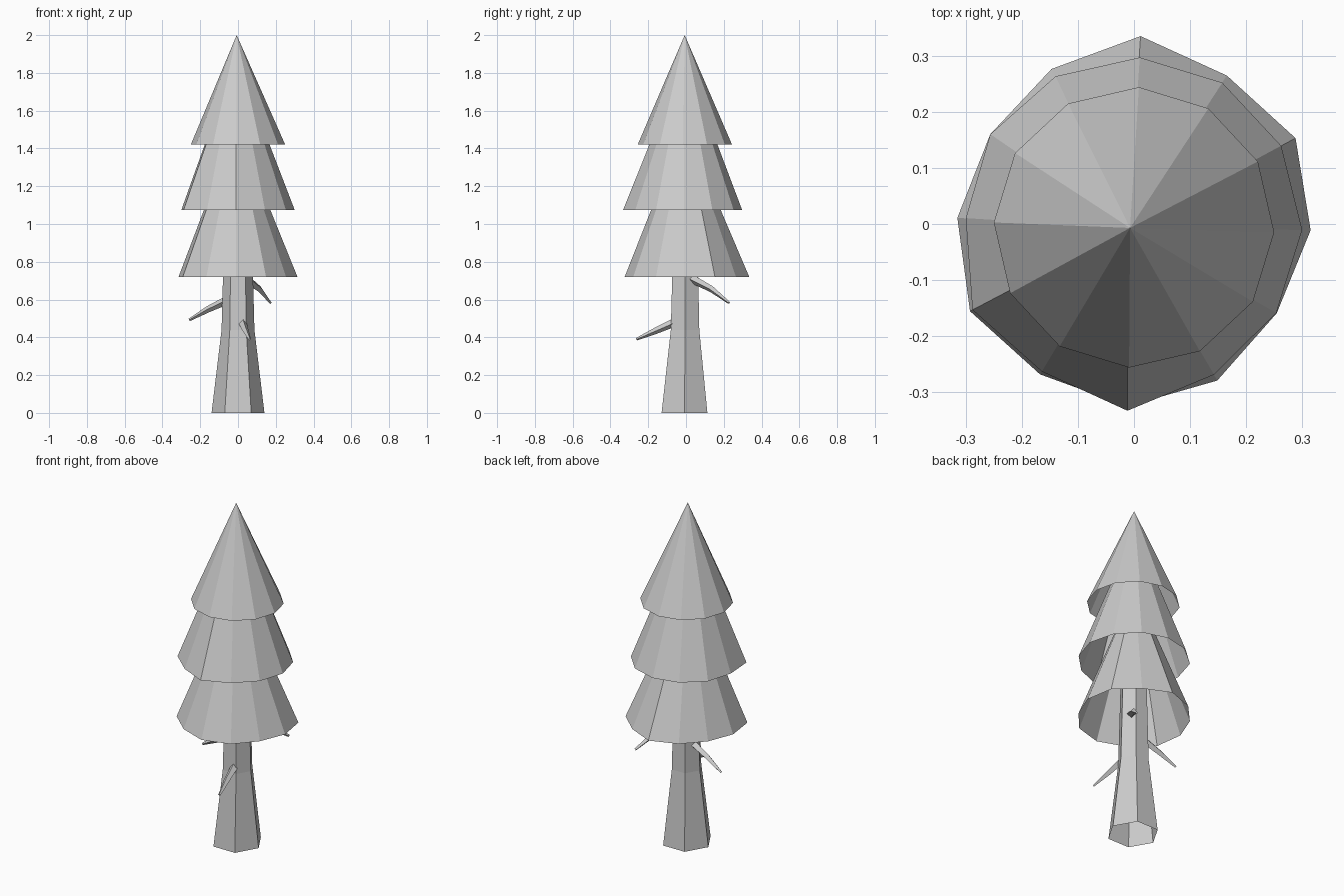
import bpy, bmesh
from math import cos, sin, radians
from mathutils import Vector

cube = bpy.data.objects.get("Cube")
if cube:
    bpy.data.objects.remove(cube, do_unlink=True)

GREY = (0.6, 0.6, 0.6, 1)
mat = bpy.data.materials.new("plain grey")
mat.use_nodes = True
mat.diffuse_color = GREY
mat.node_tree.nodes["Principled BSDF"].inputs["Base Color"].default_value = GREY


def loft(name, rings, tip=None, cap_end=False):
    """Skin a list of point rings, optionally closing to a tip or a cap."""
    bm = bmesh.new()
    loops = [[bm.verts.new(p) for p in ring] for ring in rings]
    n = len(loops[0])
    for a, b in zip(loops, loops[1:]):
        for i in range(n):
            j = (i + 1) % n
            bm.faces.new((a[i], a[j], b[j], b[i]))
    if tip:
        top = bm.verts.new(tip)
        for i in range(n):
            bm.faces.new((loops[-1][i], loops[-1][(i + 1) % n], top))
    if cap_end:
        bm.faces.new(loops[-1])
    mesh = bpy.data.meshes.new(name)
    bm.to_mesh(mesh)
    bm.free()
    mesh.materials.append(mat)
    obj = bpy.data.objects.new(name, mesh)
    bpy.context.collection.objects.link(obj)
    return obj


def ring(radii, z, x=0, y=0, scale=1, turn=0):
    step = 360 / len(radii)
    return [(x + r * scale * cos(radians(i * step + turn)),
             y + r * scale * sin(radians(i * step + turn)), z)
            for i, r in enumerate(radii)]


# Foliage: open twelve-sided skirts with slightly uneven rims, from +x anticlockwise
low = [.315, .326, .312, .335, .313, .302, .315, .331, .316, .325, .316, .30]
mid = [.30, .297, .297, .297, .298, .302, .30, .326, .31, .333, .304, .299]
loft("lower_foliage", [ring(low, .72, turn=-2), ring(low, 1.25, -.007, -.005, .34, -2)])
loft("middle_foliage", [ring(mid, 1.075, turn=-2), ring(mid, 1.6, -.007, -.005, .35, -2)])
loft("top_foliage", [ring([.25] * 12, 1.42, 0, -.006, turn=-2)], tip=(-.007, -.007, 2))

# Trunk: open six-sided taper that straightens higher up
loft("trunk", [ring([r] * 6, z, 0, y) for r, z, y in
               ((.14, 0, -.008), (.087, .44, -.005), (.079, .74, -.004), (.07, 1.1, -.004))])


# Branches: bent, drooping four-sided twigs
def branch(name, points, widths=(.023, .017, .007)):
    pts = [Vector(p) for p in points]
    along = (pts[-1] - pts[0]).normalized()
    side = along.cross(Vector((0, 0, 1))).normalized()
    up = side.cross(along)
    rings = [[p + side * w * a + up * w * b for a, b in ((1, 0), (0, 1), (-1, 0), (0, -1))]
             for p, w in zip(pts, widths)]
    loft(name, rings, cap_end=True)


branch("right_branch", [(-.05, .01, .60), (-.16, .025, .548), (-.258, .04, .492)])
branch("front_branch", [(.022, -.05, .483), (.04, -.16, .435), (.062, -.262, .39)])
branch("back_left_branch", [(.045, .03, .71), (.115, .135, .655), (.172, .228, .583)])

# Consistent outward winding
for obj in bpy.context.collection.objects:
    if obj.type == "MESH" and obj.name.endswith("branch"):
        bm = bmesh.new()
        bm.from_mesh(obj.data)
        bmesh.ops.recalc_face_normals(bm, faces=bm.faces)
        bm.to_mesh(obj.data)
        bm.free()
